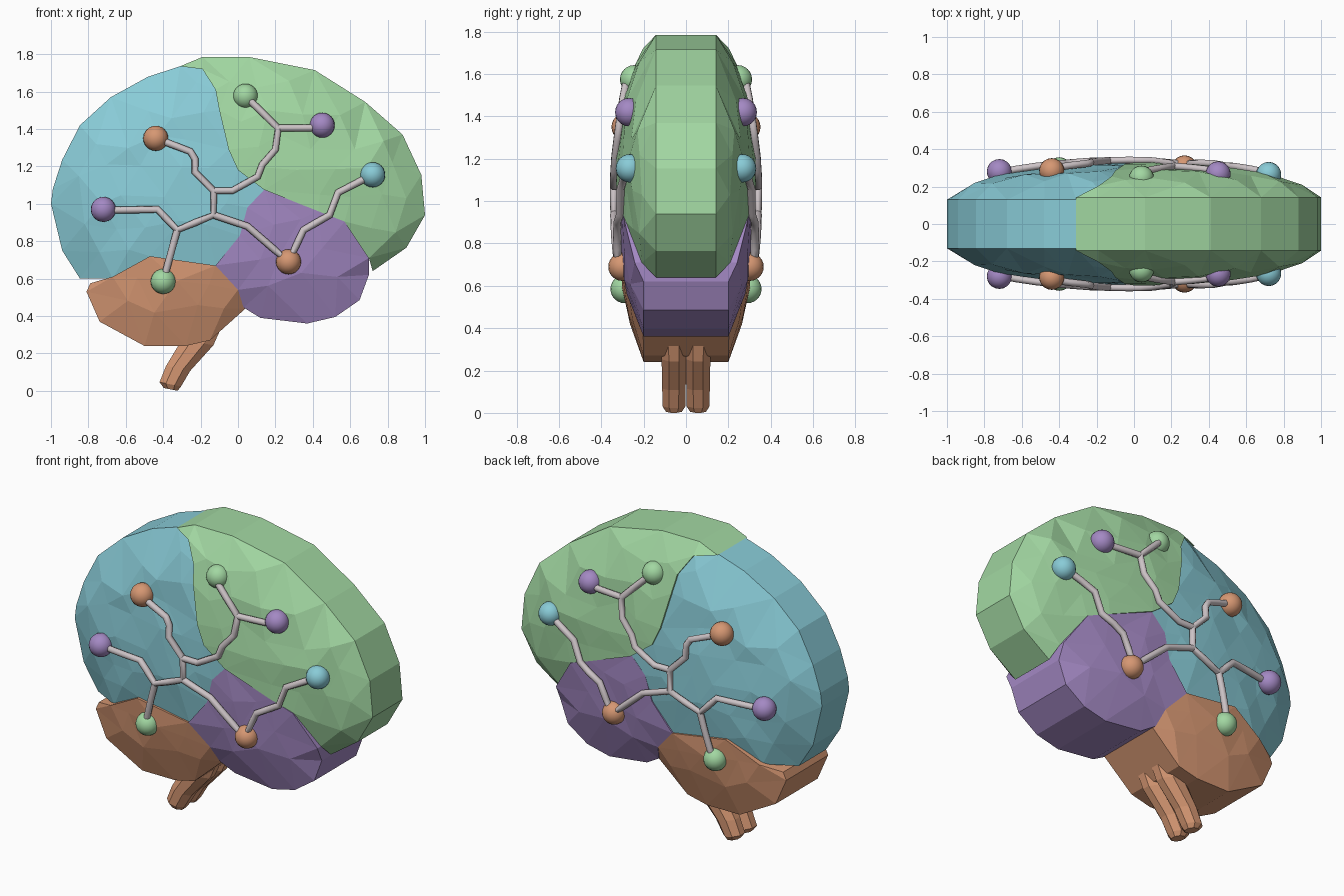
import bpy, bmesh, math, random
from mathutils import Vector as V
from mathutils.geometry import delaunay_2d_cdt, intersect_line_line_2d, intersect_point_line

if "Cube" in bpy.data.objects:
    bpy.data.objects.remove(bpy.data.objects["Cube"])

random.seed(4)


def material(name, r, g, b):
    m = bpy.data.materials.new(name)
    m.diffuse_color = (r, g, b, 1)
    m.use_nodes = True
    m.node_tree.nodes["Principled BSDF"].inputs["Base Color"].default_value = m.diffuse_color
    return m


BLUE = material("soft blue", .25, .60, .68)
GREEN = material("soft green", .36, .68, .36)
PURPLE = material("soft purple", .37, .25, .55)
ORANGE = material("clay orange", .67, .31, .17)
GREY = material("pale grey", .61, .55, .57)

# Lobe outlines (x, z)
front_lobe = [(-1, 1.0), (-.94, .75), (-.845, .60), (-.67, .60), (-.47, .72), (-.12, .67), (.01, .83),
              (.05, .98), (.14, 1.075), (0, 1.18), (-.05, 1.29), (-.1, 1.5), (-.12, 1.61), (-.19, 1.73),
              (-.31, 1.735), (-.48, 1.68), (-.68, 1.57), (-.845, 1.42), (-.94, 1.235), (-.99, 1.08)]
rear_lobe = [(-.31, 1.735), (-.19, 1.72), (-.12, 1.61), (-.1, 1.5), (-.05, 1.29), (0, 1.18), (.14, 1.075),
             (.43, .96), (.57, .905), (.70, .71), (.72, .64), (.9, .765), (1, .94), (.98, 1.155),
             (.88, 1.37), (.68, 1.545), (.41, 1.715), (.06, 1.785), (-.19, 1.785)]
lower_lobe = [(.14, 1.075), (.05, .98), (.01, .83), (-.12, .67), (0, .54), (.03, .445), (.12, .39),
              (.37, .36), (.52, .395), (.65, .485), (.70, .62), (.70, .71), (.57, .905), (.43, .96)]
base_lobe = [(-.81, .53), (-.74, .37), (-.5, .24), (-.28, .24), (-.15, .27), (.04, .44), (0, .54),
             (-.12, .67), (-.47, .72), (-.67, .61), (-.79, .575)]
OUTLINES = [front_lobe, rear_lobe, lower_lobe, base_lobe]
CENTRE = V((0, 1.05))


def edges_of(poly):
    return [(V(poly[i - 1]), V(poly[i])) for i in range(len(poly))]


ALL_EDGES = [e for o in OUTLINES for e in edges_of(o)]


def half_width(p, rim):
    """Half thickness in y: rim at the silhouette, swelling to the middle."""
    d = p - CENTRE
    if d.length < 1e-4:
        return .32
    far = CENTRE + d.normalized() * 3
    hits = [intersect_line_line_2d(CENTRE, far, a, b) for a, b in ALL_EDGES]
    reach = max((h - CENTRE).length for h in hits if h)
    r = min(1, d.length / reach)
    return rim + (.32 - rim) * (1 - r * r) ** .6


def inside(p, poly):
    c = False
    for a, b in edges_of(poly):
        if (a.y > p.y) != (b.y > p.y) and p.x < (b.x - a.x) * (p.y - a.y) / (b.y - a.y) + a.x:
            c = not c
    return c


def edge_gap(p, poly):
    best = 9
    for a, b in edges_of(poly):
        q, t = intersect_point_line(p, a, b)
        t = max(0, min(1, t))
        best = min(best, (p - a.lerp(b, t)).length)
    return best


def finish(bm, name, mat, smooth=False):
    bmesh.ops.recalc_face_normals(bm, faces=bm.faces)
    me = bpy.data.meshes.new(name)
    for f in bm.faces:
        f.smooth = smooth
    bm.to_mesh(me)
    bm.free()
    me.materials.append(mat)
    ob = bpy.data.objects.new(name, me)
    bpy.context.collection.objects.link(ob)
    return ob


def lobe(name, poly, mat, rim, lift=0):
    """Faceted pillow: irregular triangles on both sides of a flat rim wall."""
    pts = [V(p) for p in poly]
    n, step = len(pts), .17
    for j in range(14):
        for i in range(-7, 8):
            p = V(((i + .5 * (j % 2)) * step, j * step * .87))
            p += V((random.uniform(-.04, .04), random.uniform(-.04, .04)))
            if inside(p, poly) and edge_gap(p, poly) > .065:
                pts.append(p)
    loop = [(i, (i + 1) % n) for i in range(n)]
    co, _, tris, *_ = delaunay_2d_cdt(pts, loop, [], 1, 1e-5)
    bm = bmesh.new()
    sides = [[], []]
    for k, p in enumerate(co):
        y = half_width(V(p), rim) + lift
        if k >= n:
            y += random.uniform(-.008, .014)
        for s, sign in enumerate((-1, 1)):
            sides[s].append(bm.verts.new((p[0], sign * y, p[1])))
    for t in tris:
        bm.faces.new([sides[0][k] for k in t])
        bm.faces.new([sides[1][k] for k in reversed(t)])
    bm.verts.index_update()
    twin = {a: b for a, b in zip(sides[0], sides[1])}
    for e in [e for e in bm.edges if e.is_boundary and e.verts[0] in twin]:
        a, b = e.verts
        bm.faces.new((a, b, twin[b], twin[a]))
    return finish(bm, name, mat)


lobe("front_lobe", front_lobe, BLUE, .13)
lobe("rear_lobe", rear_lobe, GREEN, .13, .012)
lobe("lower_lobe", lower_lobe, PURPLE, .20)
lobe("base_lobe", base_lobe, ORANGE, .20)

# Stem: two tapered eight-sided halves side by side
STEM = [(-.18, .36, .10, .066), (-.215, .26, .09, .063), (-.32, .12, .07, .06),
        (-.362, .035, .062, .058), (-.36, .008, .04, .04)]
for label, sign in (("near", -1), ("far", 1)):
    bm = bmesh.new()
    rings = []
    for x, z, rx, ry in STEM:
        ring = []
        for k in range(8):
            a = math.pi * (k + .5) / 4
            ring.append(bm.verts.new((x + rx * math.cos(a), sign * .057 + ry * math.sin(a),
                                      max(0, z - .2 * rx * math.cos(a)))))
        rings.append(ring)
    for a, b in zip(rings, rings[1:]):
        for k in range(8):
            bm.faces.new((a[k], a[k - 1], b[k - 1], b[k]))
    bm.faces.new(rings[0])
    bm.faces.new(rings[-1])
    finish(bm, "stem_" + label, ORANGE)

# Nodes and the branching tubes that join them
NODES = [(.04, 1.575, .245, GREEN), (.45, 1.42, .268, PURPLE), (-.44, 1.35, .285, ORANGE),
         (.72, 1.155, .265, BLUE), (-.72, .97, .28, PURPLE), (-.40, .585, .29, GREEN),
         (.27, .69, .30, ORANGE)]
TUBES = [
    [(.04, 1.575), (.215, 1.405), (.2, 1.29), (.13, 1.21), (.105, 1.145), (-.03, 1.07), (-.13, 1.07)],
    [(.45, 1.42), (.385, 1.405), (.215, 1.405)],
    [(-.44, 1.35), (-.255, 1.28), (-.23, 1.24), (-.23, 1.17), (-.13, 1.07), (-.13, .94),
     (-.325, .86), (-.43, .97), (-.72, .965)],
    [(-.325, .86), (-.40, .585)],
    [(-.13, .94), (.05, .88), (.27, .69), (.35, .86), (.49, .94), (.535, 1.06), (.72, 1.155)],
]


def resample(path):
    out = [V(path[0])]
    for a, b in zip(path, path[1:]):
        a, b = V(a), V(b)
        k = max(1, round((b - a).length / .1))
        out += [a.lerp(b, (i + 1) / k) for i in range(k)]
    return out


for label, sign in (("near", -1), ("far", 1)):
    for i, (x, z, y, mat) in enumerate(NODES):
        bm = bmesh.new()
        bmesh.ops.create_uvsphere(bm, u_segments=20, v_segments=12, radius=.067)
        bmesh.ops.translate(bm, verts=bm.verts, vec=(x, sign * y, z))
        finish(bm, f"node_{label}_{i + 1}", mat, True)
    cu = bpy.data.curves.new("tubes_" + label, 'CURVE')
    cu.dimensions = '3D'
    cu.bevel_depth = .019
    cu.bevel_resolution = 2
    cu.use_fill_caps = True
    for path in TUBES:
        pts = resample(path)
        sp = cu.splines.new('POLY')
        sp.points.add(len(pts) - 1)
        for q, p in zip(sp.points, pts):
            y = half_width(p, .2 if p.y < .9 else .14) + .022
            q.co = (p.x, sign * y, p.y, 1)
    cu.materials.append(GREY)
    ob = bpy.data.objects.new("tubes_" + label, cu)
    bpy.context.collection.objects.link(ob)
    bpy.ops.object.select_all(action='DESELECT')
    ob.select_set(True)
    bpy.context.view_layer.objects.active = ob
    bpy.ops.object.convert(target='MESH')
    bpy.ops.object.shade_smooth_by_angle(angle=math.radians(50))
